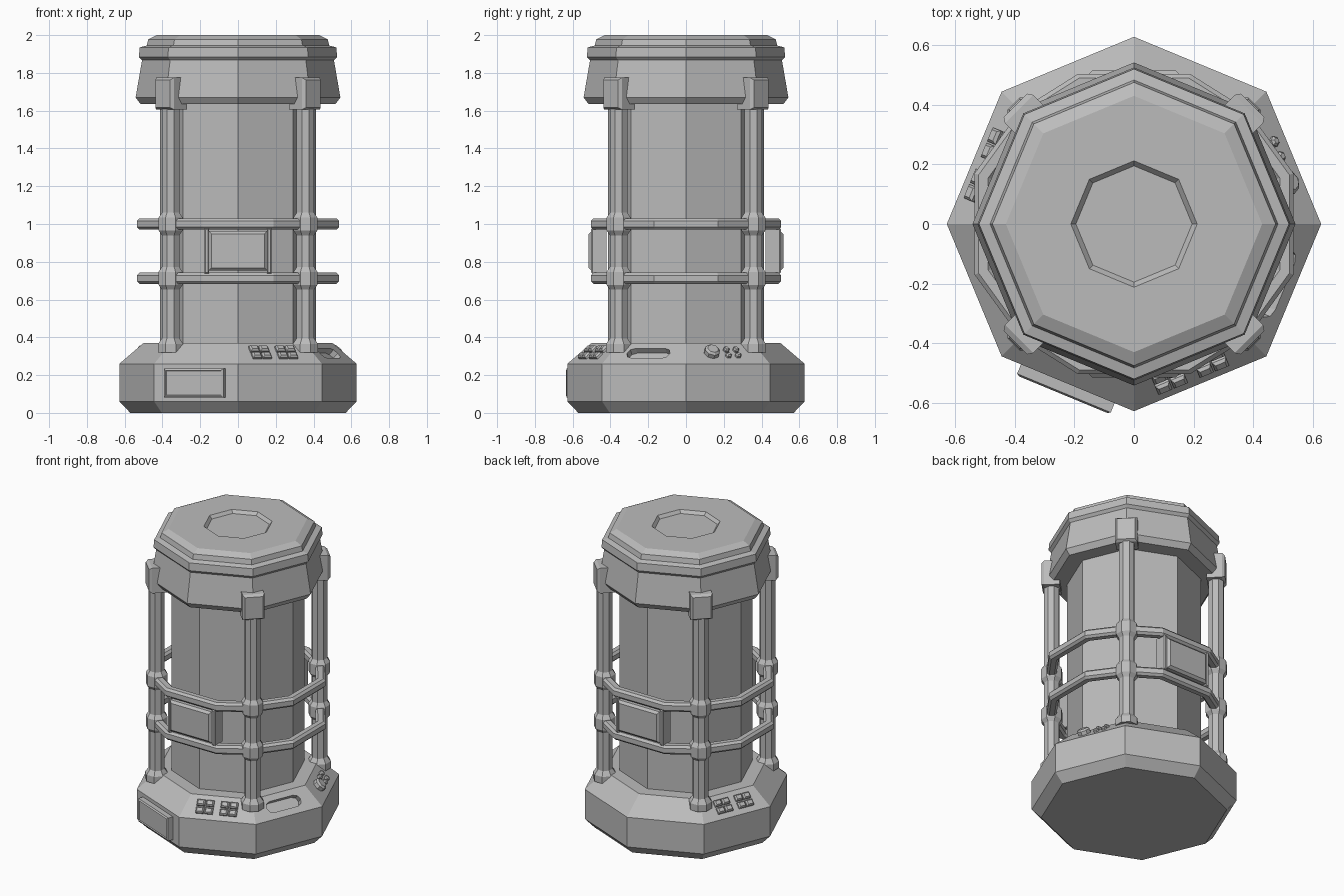
import bpy, bmesh
from math import sin, cos, pi, radians
from mathutils import Matrix, Vector

if "Cube" in bpy.data.objects:
    bpy.data.objects.remove(bpy.data.objects["Cube"])

grey = bpy.data.materials.new("plain_grey")
grey.use_nodes = True
GREY = (0.5, 0.5, 0.5, 1)
grey.diffuse_color = GREY
grey.node_tree.nodes["Principled BSDF"].inputs["Base Color"].default_value = GREY


def finish(name, bm):
    bmesh.ops.recalc_face_normals(bm, faces=bm.faces)
    mesh = bpy.data.meshes.new(name)
    bm.to_mesh(mesh)
    bm.free()
    mesh.materials.append(grey)
    obj = bpy.data.objects.new(name, mesh)
    bpy.context.scene.collection.objects.link(obj)
    return obj


def loft(bm, loops, caps=True, closed=False):
    """Skin a list of equal point loops."""
    rings = [[bm.verts.new(p) for p in loop] for loop in loops]
    pairs = list(zip(rings, rings[1:])) + ([(rings[-1], rings[0])] if closed else [])
    for a, b in pairs:
        for i in range(len(a)):
            j = (i + 1) % len(a)
            bm.faces.new((a[i], a[j], b[j], b[i]))
    if caps and not closed:
        bm.faces.new(rings[0][::-1])
        bm.faces.new(rings[-1])


def lathe(name, profile, matrix=Matrix(), sides=8, turn=0.0):
    bm = bmesh.new()
    loft(bm, [[matrix @ Vector((r * cos(turn + 2 * pi * i / sides),
                                r * sin(turn + 2 * pi * i / sides), z))
               for i in range(sides)] for r, z in profile])
    return finish(name, bm)


def slab(name, matrix, w, h, steps):
    """Rectangular block; steps are (inset, height) along local z."""
    bm = bmesh.new()
    loft(bm, [[matrix @ Vector((sx * (w / 2 - k), sy * (h / 2 - k), z))
               for sx, sy in ((-1, -1), (1, -1), (1, 1), (-1, 1))] for k, z in steps])
    return finish(name, bm)


def face_frame(angle, dist, z, lean=0.0):
    """Local x along the face, y up the face, z outward."""
    a = radians(angle)
    t = Vector((-sin(a), cos(a), 0))
    n = Vector((cos(a) * cos(lean), sin(a) * cos(lean), sin(lean)))
    m = Matrix((t, n.cross(t), n)).transposed().to_4x4()
    return Matrix.Translation((cos(a) * dist, sin(a) * dist, z)) @ m


SLOPE = 0.81


def on_slope(angle, along=0.0, up=0.0):
    return face_frame(angle, 0.52, 0.315, SLOPE) @ Matrix.Translation((along, up, 0))


# Octagonal base, tank and lid
base = lathe("base", [(0.57, 0), (0.628, 0.06), (0.628, 0.26), (0.5, 0.37)])
lathe("tank", [(0.412, 0.36), (0.412, 1.66)])
lathe("lid", [(0.4, 1.634), (0.515, 1.634), (0.542, 1.67), (0.508, 1.867), (0.525, 1.885),
              (0.52, 1.935), (0.483, 1.945), (0.475, 1.978), (0.43, 2.0), (0.212, 2.0),
              (0.195, 1.98)])

# Recessed handle slot in the sloped base face
bm = bmesh.new()
outline = []
for side in (1, -1):
    for i in range(5):
        a = -pi / 2 + pi * i / 4 + (0 if side == 1 else pi)
        outline.append((side * 0.085 + 0.038 * cos(a), 0.038 * sin(a)))
slot = on_slope(-22.5)
loft(bm, [[slot @ Vector((x, y, z)) for x, y in outline] for z in (-0.035, 0.05)])
cutter = finish("slot_cutter", bm)
cutter.hide_render = True
cut = base.modifiers.new("slot", "BOOLEAN")
cut.object, cut.operation, cut.solver = cutter, "DIFFERENCE", "EXACT"
bpy.context.view_layer.update()
result = bpy.data.meshes.new_from_object(base.evaluated_get(bpy.context.evaluated_depsgraph_get()))
base.modifiers.clear()
base.data = result
bpy.data.objects.remove(cutter)

# Corner posts with feet, clamps and lid brackets
RING_Z = (0.712, 1.0)
for k in range(4):
    angle = 45 + 90 * k
    a = radians(angle)
    place = Matrix.Translation((0.505 * cos(a), 0.505 * sin(a), 0)) @ Matrix.Rotation(a, 4, "Z")
    lathe("post", [(0.05, 0.3), (0.05, 1.7)], place, 8, pi / 8)
    lathe("post_foot", [(0.072, 0.32), (0.072, 0.365), (0.05, 0.395)], place, 8, pi / 8)
    for z in RING_Z:
        lathe("post_clamp", [(0.05, z - 0.06), (0.068, z - 0.035),
                             (0.068, z + 0.035), (0.05, z + 0.06)], place, 8, pi / 8)
    slab("lid_bracket", face_frame(angle, 0.45, 1.69), 0.135, 0.17,
         [(0, 0), (0, 0.095), (0.012, 0.113)])

# Two guard rails bent around the posts
path = []
for sx, sy in ((1, -1), (1, 1), (-1, 1), (-1, -1)):
    corner = [(sx * 0.18, sy * 0.473), (sx * 0.36, sy * 0.36), (sx * 0.505, sy * 0.16)]
    path += corner if sx * sy < 0 else corner[::-1]
path = [Vector(p) for p in path]
R, C = 0.03, 0.016
section = [(R, -C), (R, C), (C, R), (-C, R), (-R, C), (-R, -C), (-C, -R), (C, -R)]
for z in RING_Z:
    loops = []
    for i, p in enumerate(path):
        d1 = (p - path[i - 1]).normalized()
        d2 = (path[(i + 1) % len(path)] - p).normalized()
        n1, n2 = Vector((d1.y, -d1.x)), Vector((d2.y, -d2.x))
        miter = (n1 + n2) / (1 + n1.dot(n2))
        loops.append([(p.x + miter.x * u, p.y + miter.y * u, z + v) for u, v in section])
    bm = bmesh.new()
    loft(bm, loops, closed=True)
    finish("guard_rail", bm)

# Front and back panels held between the rails
for angle in (-90, 90):
    frame = face_frame(angle, 0.42, 0.858)
    slab("panel", frame, 0.31, 0.21, [(0, 0.02), (0, 0.08), (0.015, 0.095)])
    for side in (-1, 1):
        slab("panel_flange", frame @ Matrix.Translation((side * 0.165, 0, 0)), 0.025, 0.24,
             [(0, 0), (0, 0.075), (0.006, 0.083)])

# Service hatch on the base wall
slab("hatch", face_frame(-112.5, 0.578, 0.158), 0.34, 0.155,
     [(0, -0.02), (0, 0.036), (0.01, 0.042), (0.014, 0.036)])

# Button pads: two groups of four on two sloped faces
for angle, centres in ((-67.5, (-0.09, 0.06)), (157.5, (-0.065, 0.085))):
    for c in centres:
        for i in (-1, 1):
            for j in (-1, 1):
                slab("button", on_slope(angle, c + i * 0.028, j * 0.025), 0.05, 0.04,
                     [(0, -0.01), (0, 0.012), (0.008, 0.022)])

# Dial and small knobs
lathe("dial", [(0.042, -0.01), (0.042, 0.025), (0.03, 0.036)], on_slope(22.5, -0.07), 8)
for i in (0, 1):
    for j in (-1, 1):
        lathe("small_knob", [(0.018, -0.01), (0.018, 0.012), (0.01, 0.02)],
              on_slope(22.5, 0.02 + 0.055 * i, j * 0.022), 6)
